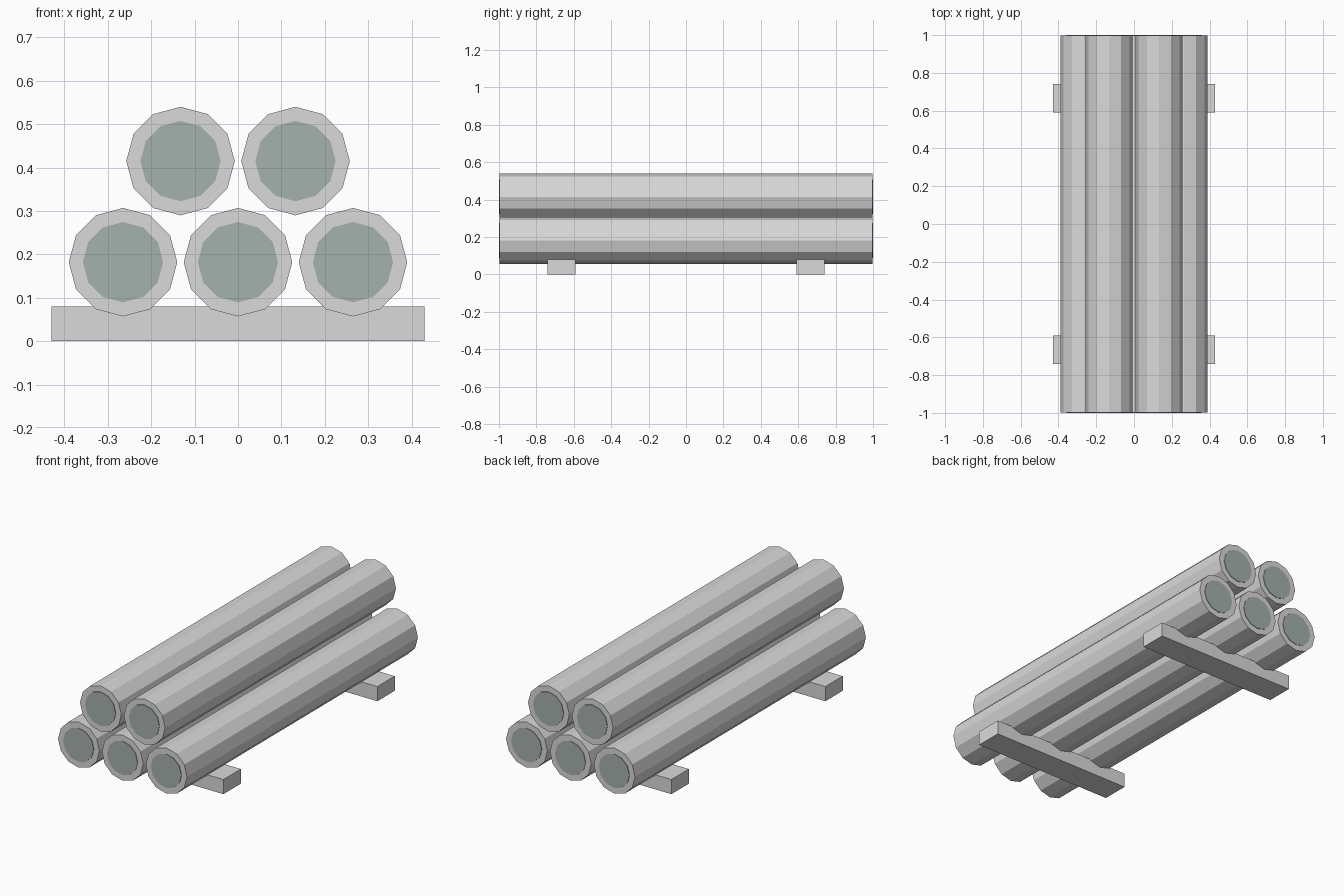
import bpy
import math

if "Cube" in bpy.data.objects:
    bpy.data.objects.remove(bpy.data.objects["Cube"])

LOG_R, CORE_R = 0.125, 0.0925
LOG_HALF, TOTAL_HALF = 0.997, 1.0


def material(name, rgb):
    m = bpy.data.materials.new(name)
    m.diffuse_color = (*rgb, 1.0)
    m.use_nodes = True
    m.node_tree.nodes["Principled BSDF"].inputs["Base Color"].default_value = m.diffuse_color
    return m


light_grey = material("light_grey", (0.70, 0.70, 0.70))
green_grey = material("green_grey", (0.376, 0.440, 0.418))


def rod(name, x, y, z, radius, length, mat):
    """Twelve-sided flat-shaded cylinder lying along y."""
    bpy.ops.mesh.primitive_cylinder_add(
        vertices=12, radius=radius, depth=length,
        location=(x, y, z), rotation=(math.pi / 2, 0, 0))
    ob = bpy.context.object
    ob.name = name
    ob.data.materials.append(mat)


def beam(name, y):
    bpy.ops.mesh.primitive_cube_add(size=1, location=(0, y, 0.04))
    ob = bpy.context.object
    ob.name = name
    ob.scale = (0.86, 0.15, 0.08)
    ob.data.materials.append(light_grey)


# Stacked logs: three below, two above, each with thin end discs
stack = [(-0.265, 0.182), (0.0, 0.182), (0.265, 0.182),
         (-0.1325, 0.415), (0.1325, 0.415)]
plate = TOTAL_HALF - LOG_HALF
for i, (x, z) in enumerate(stack, 1):
    rod(f"log_{i}", x, 0, z, LOG_R, 2 * LOG_HALF, light_grey)
    for side, label in ((-1, "front"), (1, "back")):
        rod(f"log_{i}_{label}_end_disc", x, side * (LOG_HALF + plate / 2), z,
            CORE_R, plate, green_grey)

# Support beams under the stack
beam("front_support_beam", -0.665)
beam("back_support_beam", 0.665)
